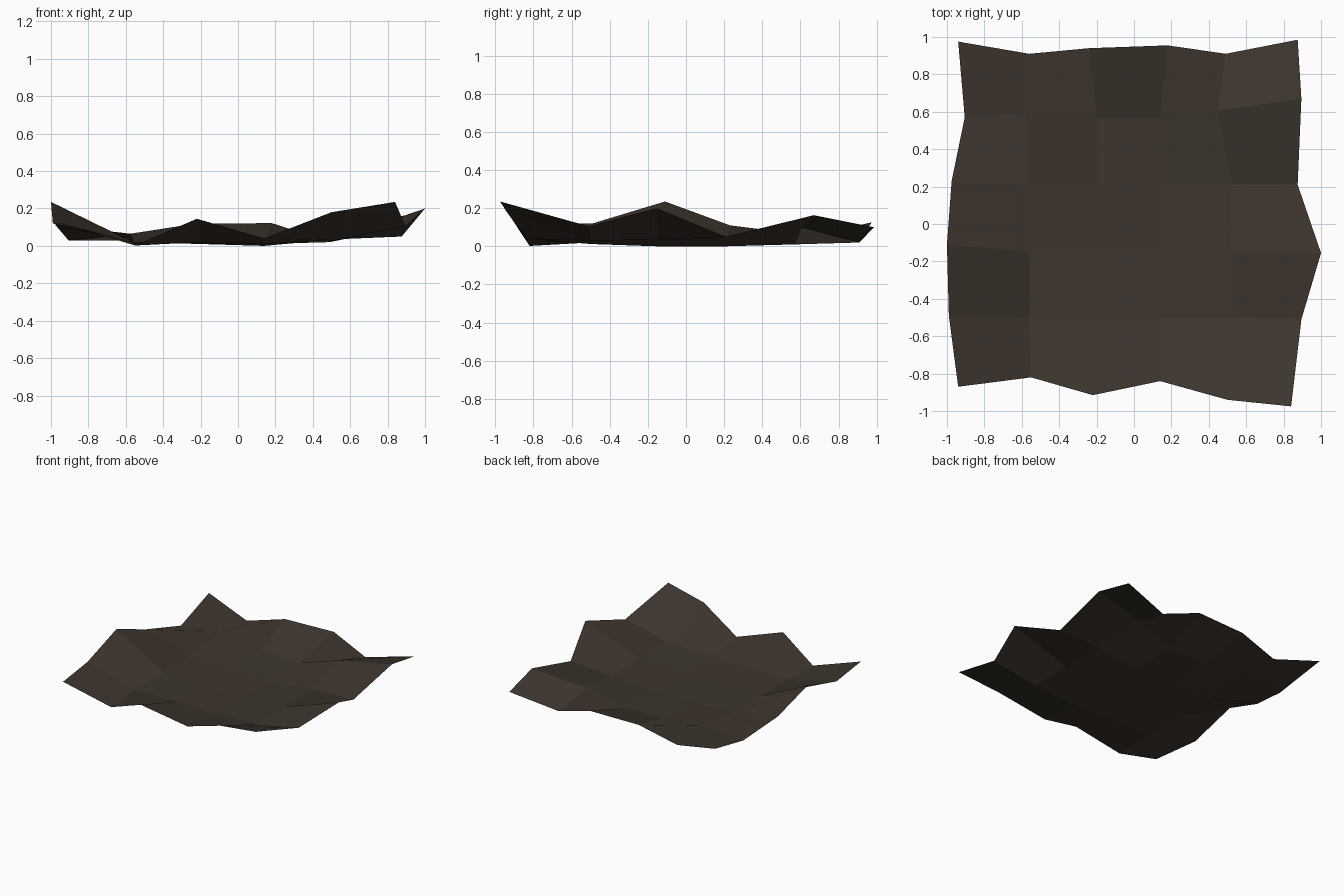
import bpy, bmesh

if "Cube" in bpy.data.objects:
    bpy.data.objects.remove(bpy.data.objects["Cube"])

# 6 x 6 uneven terrain patch: regular grid, roughened rim, shallow bowl heights
COLS = [-0.56, -0.20, 0.14, 0.52]           # inner column positions
ROWS = [-0.50, -0.15, 0.21, 0.57]           # inner row positions
FRONT = [(-.94, -.87), (-.55, -.82), (-.22, -.915), (.14, -.84), (.50, -.94), (.84, -.975)]
BACK = [(-.94, .975), (-.56, .91), (-.24, .94), (.18, .955), (.49, .91), (.875, .985)]
LEFT = [(-.99, -.49), (-1.0, -.11), (-.975, .23), (-.905, .57)]
RIGHT = [(.895, -.51), (1.0, -.155), (.875, .21), (.895, .67)]
HEIGHTS = [
    [.12, .002, .145, .04, .18, .235],
    [.12, .02, .02, .012, .03, .105],
    [.235, .02, .01, .0, .035, .20],
    [.11, .02, .01, .0, .035, .05],
    [.028, .065, .02, .01, .10, .163],
    [.126, .03, .117, .122, .02, .10],
]

# plan positions, row by row from the front
plan = [FRONT]
for l, r, y in zip(LEFT, RIGHT, ROWS):
    plan.append([l] + [(x, y) for x in COLS] + [r])
plan.append(BACK)
plan[4][4] = (.45, .605)                    # ridge point
plan[4][1] = (-.575, .59)

bm = bmesh.new()
grid = [[bm.verts.new((x, y, z)) for (x, y), z in zip(pr, hr)]
        for pr, hr in zip(plan, HEIGHTS)]
for r in range(5):
    for c in range(5):
        bm.faces.new((grid[r][c], grid[r][c + 1], grid[r + 1][c + 1], grid[r + 1][c]))

mesh = bpy.data.meshes.new("ground_patch")
bm.to_mesh(mesh)
bm.free()

# dark earth colour
earth = bpy.data.materials.new("dark_earth")
earth.diffuse_color = (.048, .036, .027, 1)
earth.use_nodes = True
earth.node_tree.nodes["Principled BSDF"].inputs["Base Color"].default_value = earth.diffuse_color
mesh.materials.append(earth)

patch = bpy.data.objects.new("ground_patch", mesh)
bpy.context.collection.objects.link(patch)
